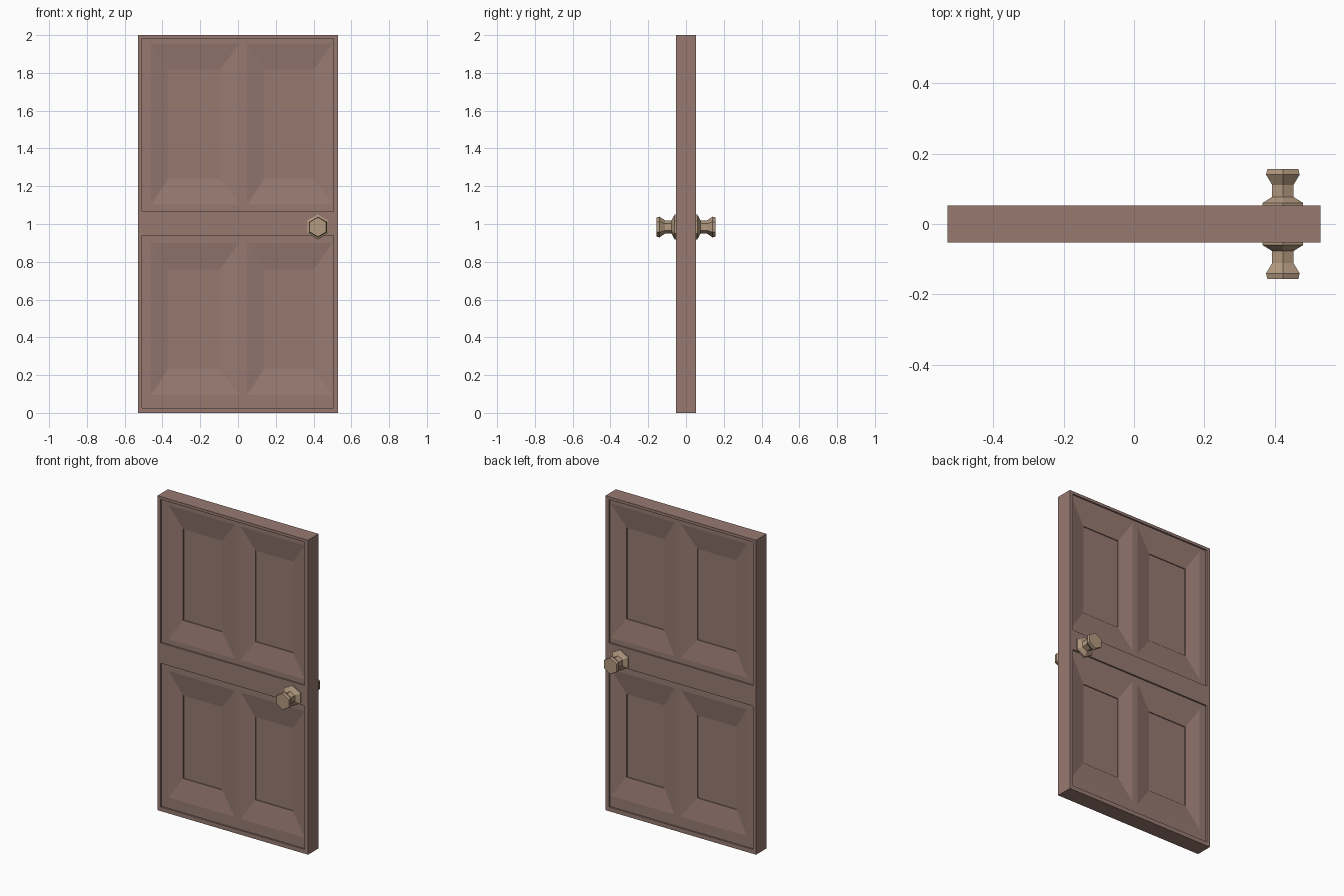
import bpy, bmesh, math

if "Cube" in bpy.data.objects:
    bpy.data.objects.remove(bpy.data.objects["Cube"])

HALF = 0.053           # half thickness of the door
FLOOR = HALF - 0.010   # recessed field
SLOPE = HALF - 0.031   # bottom of the sloped border
PANEL = HALF - 0.037   # flat centre panel


def material(name, rgb):
    m = bpy.data.materials.new(name)
    m.diffuse_color = (*rgb, 1)
    m.use_nodes = True
    m.node_tree.nodes["Principled BSDF"].inputs["Base Color"].default_value = m.diffuse_color
    return m


def finish(name, bm, mat=None):
    bmesh.ops.recalc_face_normals(bm, faces=bm.faces)
    me = bpy.data.meshes.new(name)
    bm.to_mesh(me)
    bm.free()
    ob = bpy.data.objects.new(name, me)
    bpy.context.collection.objects.link(ob)
    if mat:
        me.materials.append(mat)
    return ob


def loft(bm, rings):
    """Join rings of points into a closed solid."""
    loops = [[bm.verts.new(p) for p in r] for r in rings]
    n = len(loops[0])
    for a, b in zip(loops, loops[1:]):
        for i in range(n):
            j = (i + 1) % n
            bm.faces.new((a[i], a[j], b[j], b[i]))
    bm.faces.new(loops[0])
    bm.faces.new(loops[-1])


def rect(r, y):
    x0, x1, z0, z1 = r
    return [(x0, y, z0), (x1, y, z0), (x1, y, z1), (x0, y, z1)]


def hexagon(cx, cz, rad, y):
    return [(cx + rad * math.sin(k * math.pi / 3), y,
             cz + rad * math.cos(k * math.pi / 3)) for k in range(6)]


wood = material("wood", (0.31, 0.195, 0.165))
brass = material("brass", (0.45, 0.32, 0.215))

# Door slab
bm = bmesh.new()
loft(bm, [rect((-0.53, 0.53, 0, 2), y) for y in (-HALF, HALF)])
door = finish("door_slab", bm, wood)

# Shallow fields above and below the middle rail, both sides
fields = bmesh.new()
for s in (-1, 1):
    for z0, z1 in ((0.027, 0.94), (1.07, 1.982)):
        r = (-0.507, 0.505, z0, z1)
        loft(fields, [rect(r, s * 0.1), rect(r, s * FLOOR)])

# Four sloped panels with a stepped centre, both sides
panels = bmesh.new()
columns = (((-0.46, 0.008), (-0.37, -0.096)), ((0.048, 0.50), (0.138, 0.402)))
rows = (((0.095, 0.90), (0.232, 0.76)), ((1.103, 1.955), (1.238, 1.818)))
for s in (-1, 1):
    for xo, xi in columns:
        for zo, zi in rows:
            outer, inner = (*xo, *zo), (*xi, *zi)
            loft(panels, [rect(outer, s * 0.1), rect(outer, s * FLOOR),
                          rect(inner, s * SLOPE), rect(inner, s * PANEL)])

# Carve the slab, then discard the cutters
for name, cut_bm in (("field_cutter", fields), ("panel_cutter", panels)):
    cutter = finish(name, cut_bm)
    cutter.hide_render = True
    mod = door.modifiers.new(name, 'BOOLEAN')
    mod.operation = 'DIFFERENCE'
    mod.solver = 'EXACT'
    mod.object = cutter
    bpy.context.view_layer.objects.active = door
    bpy.ops.object.modifier_apply(modifier=name)
    bpy.data.objects.remove(cutter)

# Six-sided knobs: (distance from centre, radius)
profile = ((0.050, 0.066), (0.060, 0.066), (0.077, 0.035), (0.111, 0.035),
           (0.140, 0.055), (0.156, 0.051))
for side, s in (("front_knob", -1), ("back_knob", 1)):
    bm = bmesh.new()
    loft(bm, [hexagon(0.423, 0.984, r, s * y) for y, r in profile])
    finish(side, bm, brass)
